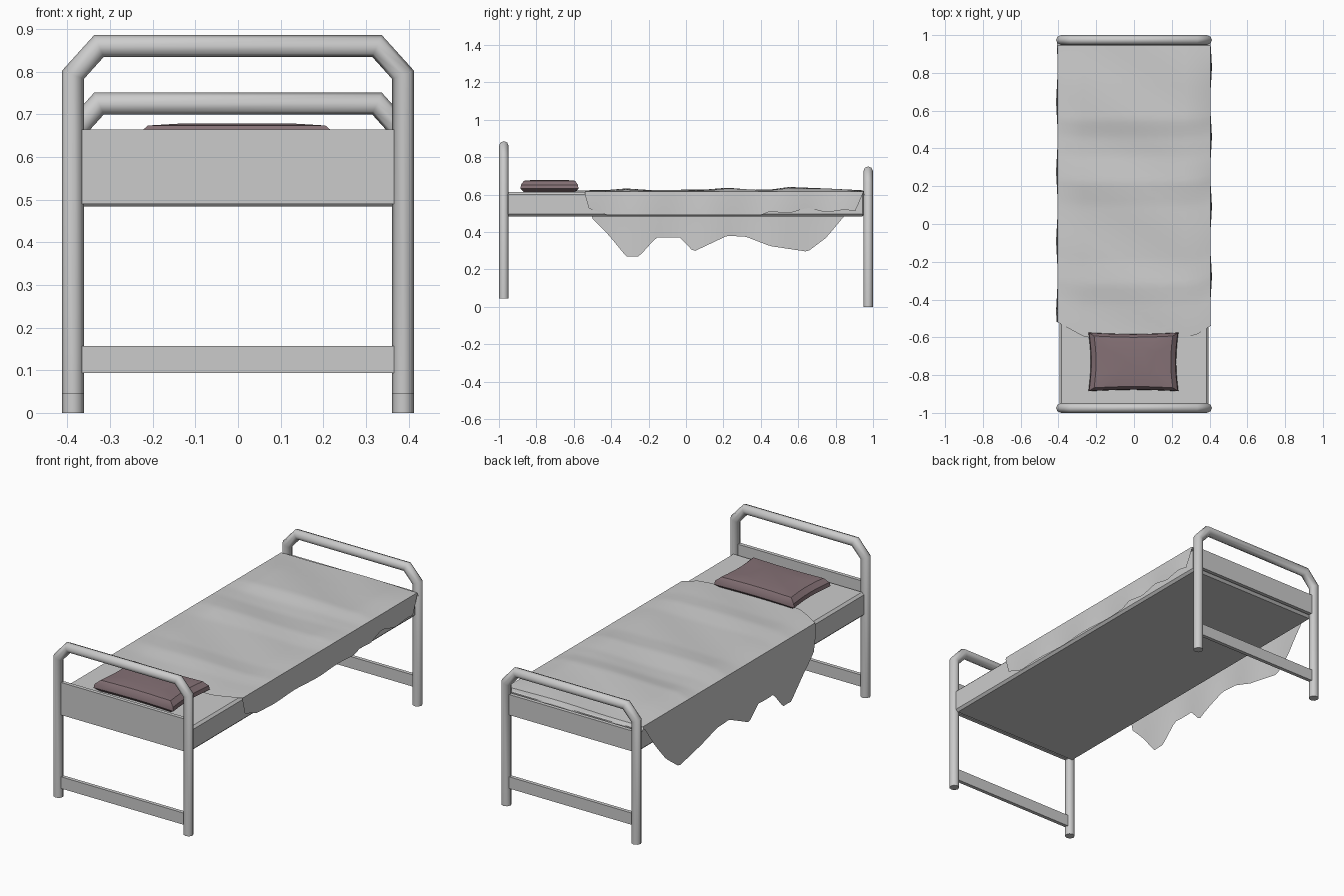
import bpy, bmesh, math
from mathutils import Vector

if "Cube" in bpy.data.objects:
    bpy.data.objects.remove(bpy.data.objects["Cube"])


def material(name, rgb):
    m = bpy.data.materials.new(name)
    m.diffuse_color = (*rgb, 1)
    m.use_nodes = True
    m.node_tree.nodes["Principled BSDF"].inputs["Base Color"].default_value = m.diffuse_color
    return m


GREY = material("pale grey", (0.6, 0.6, 0.6))
MAUVE = material("dusty mauve", (0.235, 0.165, 0.18))


def finish(name, bm, mat, smooth=None):
    me = bpy.data.meshes.new(name)
    bm.to_mesh(me)
    bm.free()
    ob = bpy.data.objects.new(name, me)
    bpy.context.collection.objects.link(ob)
    me.materials.append(mat)
    if smooth:
        bpy.ops.object.select_all(action='DESELECT')
        ob.select_set(True)
        bpy.context.view_layer.objects.active = ob
        bpy.ops.object.shade_smooth_by_angle(angle=math.radians(smooth))
    return ob


def box(name, lo, hi, mat, bevel=0):
    bm = bmesh.new()
    bmesh.ops.create_cube(bm, size=1)
    for v in bm.verts:
        v.co = [l + (c + 0.5) * (h - l) for c, l, h in zip(v.co, lo, hi)]
    if bevel:
        bmesh.ops.bevel(bm, geom=bm.edges[:], offset=bevel, segments=1, affect='EDGES')
    return finish(name, bm, mat)


def tube_frame(name, y, z0, top, r=0.0255, sides=8):
    """Mitred tube: leg, angled corner, crossbar, angled corner, leg."""
    half = [(-0.387, z0), (-0.387, top - 0.093), (-0.326, top - r)]
    path = [Vector(p) for p in half + [(-x, z) for x, z in reversed(half)]]
    bm = bmesh.new()
    rings = []
    for i, p in enumerate(path):
        a = (p - path[max(i - 1, 0)]).normalized() if i else (path[1] - p).normalized()
        b = (path[i + 1] - p).normalized() if i < len(path) - 1 else a
        t = (a + b).normalized()
        n = Vector((-t.y, t.x)) / t.dot(a)
        ring = []
        for k in range(sides):
            ang = 2 * math.pi * k / sides
            q = p + n * r * math.cos(ang)
            ring.append(bm.verts.new((q.x, y + r * math.sin(ang), q.y)))
        rings.append(ring)
    for r0, r1 in zip(rings, rings[1:]):
        for k in range(sides):
            j = (k + 1) % sides
            bm.faces.new((r0[k], r0[j], r1[j], r1[k]))
    bm.faces.new(rings[0])
    bm.faces.new(rings[-1])
    bmesh.ops.recalc_face_normals(bm, faces=bm.faces[:])
    finish(name, bm, GREY, 50)


def interp(table, x):
    if x <= table[0][0]:
        return table[0][1]
    for (x0, y0), (x1, y1) in zip(table, table[1:]):
        if x <= x1:
            return y0 + (y1 - y0) * (x - x0) / (x1 - x0)
    return table[-1][1]


# End frames with their panels and low rails
for side, y, z0, top, panel_top in (("head", -0.974, 0.045, 0.886, 0.665),
                                    ("foot", 0.974, 0.0, 0.751, 0.60)):
    tube_frame(side + "_frame", y, z0, top)
    box(side + "_panel", (-0.375, y - 0.01, 0.49), (0.375, y + 0.01, panel_top), GREY)
    box(side + "_low_rail", (-0.375, y - 0.01, 0.094), (0.375, y + 0.01, 0.157), GREY)

# Mattress
box("mattress", (-0.395, -0.962, 0.484), (0.395, 0.955, 0.613), GREY, 0.012)

# Blanket: short hem on the right, long ragged drape on the left
LEFT = [(-0.53, .60), (-0.50, .47), (-0.41, .38), (-0.32, .27), (-0.25, .27), (-0.16, .37),
        (-0.03, .37), (0.04, .295), (0.22, .38), (0.32, .375), (0.45, .325), (0.65, .295),
        (0.75, .37), (0.85, .49), (0.94, .61)]
RIGHT = [(-0.54, .60), (-0.53, .53), (-0.42, .49), (0.4, .49), (0.45, .51), (0.55, .50),
         (0.65, .53), (0.75, .505), (0.85, .52), (0.91, .51), (0.94, .605)]
FRONT = [(-0.405, -0.52), (-0.24, -0.61), (0.31, -0.60), (0.405, -0.54)]
CREST = [(-0.61, .619), (-0.42, .622), (-0.32, .63), (-0.2, .622), (0.1, .624), (0.22, .634),
         (0.36, .623), (0.46, .625), (0.55, .638), (0.65, .634), (0.75, .63), (0.95, .62)]
TOP_X = [-0.405 + 0.81 * i / 12 for i in range(13)]
ROWS = 72
bm = bmesh.new()
grid = []
for j in range(ROWS + 1):
    t = j / ROWS
    row = []

    def drape(x, hem, s):
        y0 = interp(FRONT, x)
        y = y0 + (0.945 - y0) * t
        z = 0.612 + (min(interp(hem, y), 0.608) - 0.612) * s
        sway = 0.005 * s * math.sin(y * 17)
        row.append(bm.verts.new((x + sway, y, z)))

    for s in (1, 0.66, 0.33):
        drape(-0.407, LEFT, s)
    for x in TOP_X:
        y0 = interp(FRONT, x)
        y = y0 + (0.945 - y0) * t
        edge = abs(x) > 0.4
        z = interp(CREST, y) + 0.003 * math.sin(y * 14 + x * 9)
        row.append(bm.verts.new((x, y, 0.617 if edge else max(z, 0.617))))
    for s in (0.5, 1):
        drape(0.407, RIGHT, s)
    grid.append(row)
# Tuck over the mattress end
grid.append([bm.verts.new((v.co.x, 0.957, min(v.co.z, 0.595 + 0.008 * math.sin(v.co.x * 15))))
             for v in grid[-1]])
for a, b in zip(grid, grid[1:]):
    for i in range(len(a) - 1):
        bm.faces.new((a[i], a[i + 1], b[i + 1], b[i]))
finish("blanket", bm, GREY, 40)

# Pillow: stacked outlines, pinched between its corners
bm = bmesh.new()
rings = []
for z, inset in ((0.614, 0.03), (0.632, 0.0), (0.652, 0.004), (0.674, 0.03)):
    ring = []
    hx, hy = 0.238 - inset, 0.155 - inset * 0.6
    corners = [(-hx, -hy), (hx, -hy), (hx, hy), (-hx, hy)]
    for c, (x0, y0) in enumerate(corners):
        x1, y1 = corners[(c + 1) % 4]
        for k in range(6):
            f = k / 6
            pinch = 1 - 0.05 * math.sin(math.pi * f)
            x, y = x0 + (x1 - x0) * f, y0 + (y1 - y0) * f
            if c % 2:
                x *= pinch
            else:
                y *= pinch
            ring.append(bm.verts.new((x - 0.003, y - 0.73, z)))
    rings.append(ring)
for a, b in zip(rings, rings[1:]):
    for i in range(24):
        j = (i + 1) % 24
        bm.faces.new((a[i], a[j], b[j], b[i]))
bm.faces.new(rings[0][::-1])
crown = bmesh.ops.extrude_face_region(bm, geom=[bm.faces.new(rings[-1])])
for v in (g for g in crown["geom"] if isinstance(g, bmesh.types.BMVert)):
    v.co = (v.co.x * 0.6, -0.73 + (v.co.y + 0.73) * 0.6, 0.679)
bmesh.ops.delete(bm, geom=[f for f in bm.faces if len(f.verts) == 24
                           and abs(f.calc_center_median().z - 0.674) < 1e-4], context='FACES_ONLY')
bmesh.ops.recalc_face_normals(bm, faces=bm.faces[:])
finish("pillow", bm, MAUVE, 35)
